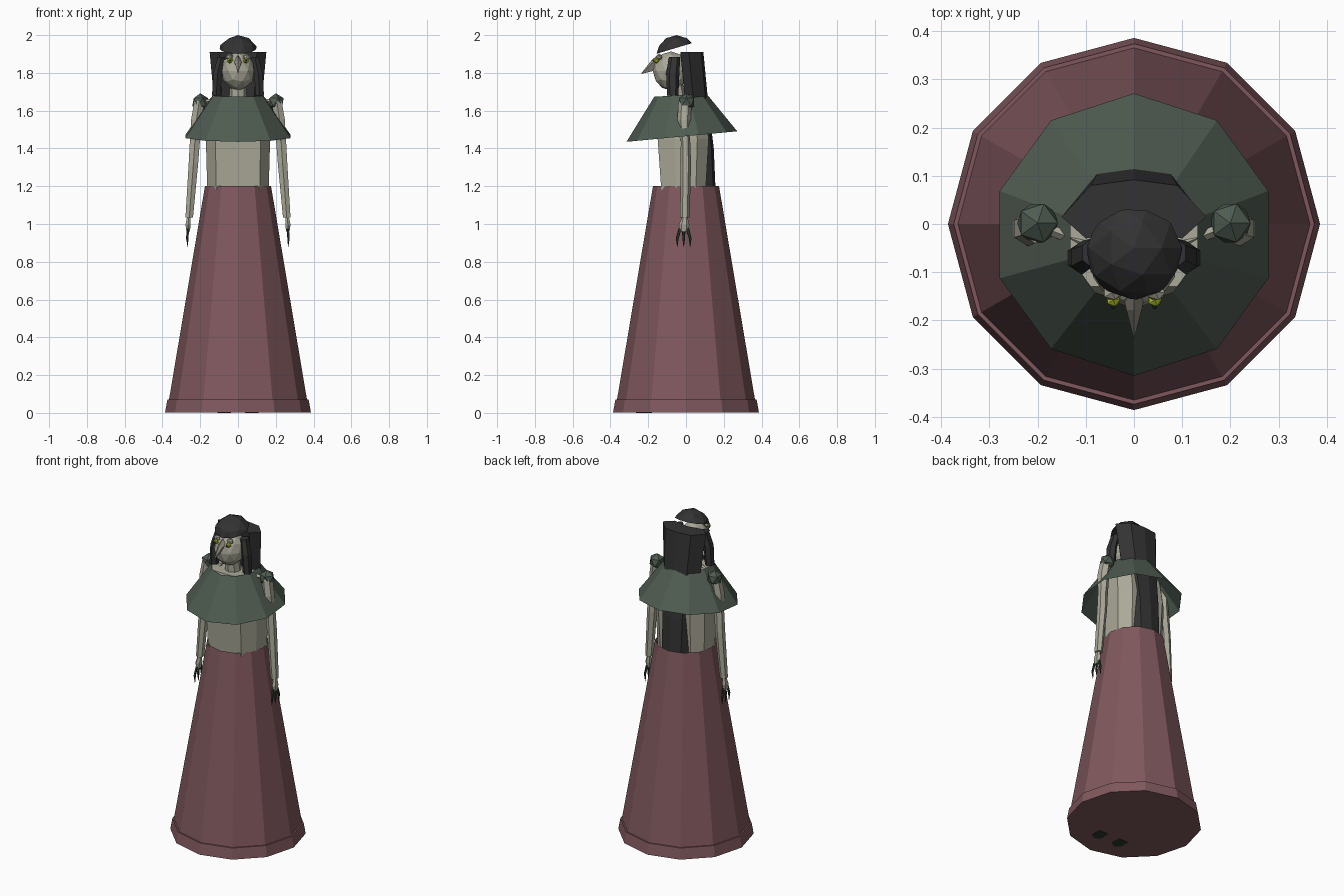
import bpy, bmesh, math
from mathutils import Vector, Matrix

if "Cube" in bpy.data.objects:
    bpy.data.objects.remove(bpy.data.objects["Cube"])


def mat(name, r, g, b):
    m = bpy.data.materials.new(name)
    m.diffuse_color = tuple((c / 255) ** 2.2 for c in (r, g, b)) + (1,)
    m.use_nodes = True
    m.node_tree.nodes["Principled BSDF"].inputs["Base Color"].default_value = m.diffuse_color
    return m


ROSE = mat("rose_cloth", 126, 88, 93)
BONE = mat("bone_skin", 170, 168, 152)
GREEN = mat("moss_cloth", 80, 92, 82)
HAIR = mat("black_hair", 54, 54, 55)
CLAW = mat("dark_claw", 48, 58, 50)
BEAK = mat("beak_grey", 146, 140, 127)
EYE = mat("eye_yellow", 178, 190, 50)


def finish(name, bm, material):
    bmesh.ops.recalc_face_normals(bm, faces=bm.faces)
    me = bpy.data.meshes.new(name)
    bm.to_mesh(me)
    bm.free()
    me.materials.append(material)
    ob = bpy.data.objects.new(name, me)
    bpy.context.collection.objects.link(ob)
    return ob


def loft(name, rings, material, bottom=True, top=True):
    """Skin a stack of point rings, with optional end caps."""
    bm = bmesh.new()
    vs = [[bm.verts.new(p) for p in ring] for ring in rings]
    n = len(vs[0])
    for a, b in zip(vs, vs[1:]):
        for i in range(n):
            j = (i + 1) % n
            bm.faces.new((a[i], a[j], b[j], b[i]))
    if bottom:
        bm.faces.new(vs[0])
    if top:
        bm.faces.new(vs[-1])
    return finish(name, bm, material)


def ring(n, r, z, x=0, y=0, tilt=0, ry=None, start=math.pi / 2):
    """Polygon ring; tilt raises z with distance towards the back."""
    ry = ry or r
    pts = []
    for i in range(n):
        a = start + math.tau * i / n
        dy = ry * math.sin(a)
        pts.append((x + r * math.cos(a), y + dy, z + tilt * dy))
    return pts


def section(pts, z, sx=1, dy=0, sy=1):
    """Full outline at height z from its right half."""
    full = pts + [(-x, y) for x, y in reversed(pts) if x > 0]
    return [(x * sx, y * sy + dy, z) for x, y in full]


def ico(name, r, loc, material, sub=1, scale=(1, 1, 1)):
    bm = bmesh.new()
    bmesh.ops.create_icosphere(bm, subdivisions=sub, radius=r)
    bmesh.ops.transform(bm, verts=bm.verts,
                        matrix=Matrix.Translation(loc) @ Matrix.Diagonal((*scale, 1)))
    return finish(name, bm, material)


# Skirt and its hem band
loft("skirt", [ring(12, 0.372, 0.03), ring(12, 0.175, 1.2)], ROSE, False, False)
loft("hem", [ring(12, 0.386, 0.003), ring(12, 0.374, 0.07), ring(12, 0.364, 0.07)],
     ROSE, True, False)

# Torso with chamfered corners, tapering at the shoulders
body = [(0.12, -0.15), (0.17, -0.06), (0.17, 0.06), (0.11, 0.12)]
loft("torso", [section(body, 1.1, 0.93, 0, 0.84), section(body, 1.2, 0.96, 0, 0.88),
               section(body, 1.45, 1, 0, 1), section(body, 1.58, 0.95, -0.01, 0.92),
               section(body, 1.665, 0.78, -0.025, 0.7)], BONE)
loft("neck", [ring(8, 0.05, 1.64, y=-0.045), ring(8, 0.04, 1.76, y=-0.06)], BONE)

# Tilted ten-sided cape, open at neck and hem
loft("cape", [ring(10, 0.293, 1.463, y=-0.022, tilt=0.095),
              ring(10, 0.138, 1.682, y=-0.03, tilt=0.06)], GREEN, False, False)

# Head and cap of hair
ico("head", 0.096, (0, -0.08, 1.81), BONE, 2, (0.93, 1, 1.08))
bm = bmesh.new()
bmesh.ops.create_icosphere(bm, subdivisions=2, radius=0.11)
bmesh.ops.translate(bm, verts=bm.verts, vec=(0, -0.05, 1.89))
geom = bm.verts[:] + bm.edges[:] + bm.faces[:]
cut = bmesh.ops.bisect_plane(bm, geom=geom, plane_co=(0, -0.16, 1.9),
                             plane_no=(0, -0.3, 1), clear_inner=True)
bmesh.ops.contextual_create(bm, geom=[e for e in cut["geom_cut"]
                                      if isinstance(e, bmesh.types.BMEdge)])
finish("hair_cap", bm, HAIR)

# Curved sheet of hair falling down the back into the skirt
sheet = [(0, -0.01), (0.10, -0.03), (0.15, 0.015), (0.09, 0.08), (0, 0.092)]
loft("back_hair", [section(sheet, 1.1, 0.72, 0.068), section(sheet, 1.4, 0.76, 0.055),
                   section(sheet, 1.65, 0.84, 0.025), section(sheet, 1.91)], HAIR)

# Beak
loft("beak", [[(-0.022, -0.15, 1.86), (0, -0.155, 1.80), (0.022, -0.15, 1.86), (0, -0.15, 1.895)],
              [(-0.016, -0.178, 1.852), (0, -0.175, 1.81), (0.016, -0.178, 1.852),
               (0, -0.178, 1.872)],
              [(-0.001, -0.236, 1.797), (0, -0.235, 1.795), (0.001, -0.236, 1.797),
               (0, -0.236, 1.799)]], BEAK)


def tube(name, path, n, material):
    """Vertical limb from (x, y, z, radius x, radius y) stations."""
    return loft(name, [ring(n, rx, z, x, y, ry=ry, start=math.pi / n)
                       for x, y, z, rx, ry in path], material)


for side, s in (("left", -1), ("right", 1)):
    # Eyes with pupils and brow ridges
    ico(side + "_eye", 0.016, (s * 0.043, -0.157, 1.866), EYE)
    ico(side + "_pupil", 0.006, (s * 0.043, -0.171, 1.866), CLAW)
    ico(side + "_brow", 0.022, (s * 0.045, -0.142, 1.884), BONE, 1, (1, 0.8, 0.8))
    # Side lock beside the face
    tube(side + "_lock", [(s * 0.115, -0.07, 1.68, 0.026, 0.03),
                          (s * 0.108, -0.07, 1.80, 0.026, 0.035),
                          (s * 0.088, -0.06, 1.885, 0.022, 0.03)], 6, HAIR)
    # Shoulder ball
    ico(side + "_shoulder", 0.047, (s * 0.2, 0.002, 1.645), GREEN, 1)
    # Arm: upper arm, forearm, hand
    tube(side + "_upper_arm", [(s * 0.226, -0.005, 1.44, 0.03, 0.026),
                               (s * 0.22, -0.01, 1.55, 0.033, 0.036),
                               (s * 0.205, -0.005, 1.65, 0.03, 0.035)], 6, BONE)
    tube(side + "_forearm", [(s * 0.258, -0.006, 1.035, 0.023, 0.025),
                             (s * 0.236, -0.001, 1.32, 0.029, 0.028),
                             (s * 0.226, -0.003, 1.47, 0.031, 0.024)], 6, BONE)
    tube(side + "_hand", [(s * 0.264, -0.012, 0.96, 0.01, 0.024),
                          (s * 0.264, -0.01, 0.995, 0.016, 0.028),
                          (s * 0.26, -0.006, 1.04, 0.011, 0.013)], 6, BONE)
    # Finger claws
    for k, (y0, y1) in enumerate(((-0.032, -0.046), (-0.012, -0.012), (0.008, 0.022))):
        tube(f"{side}_finger_claw_{k}", [(s * 0.266, y1, 0.878, 0.001, 0.001),
                                         (s * 0.268, y1, 0.925, 0.007, 0.008),
                                         (s * 0.264, y0, 0.975, 0.007, 0.009)], 5, CLAW)
    # Foot sole showing under the skirt
    loft(side + "_foot", [[(s * 0.073 + dx * w, -0.21 + dy * w, z) for dx, dy in
                           ((-0.03, 0.03), (0.03, 0.03), (0.035, -0.03), (0, -0.055),
                            (-0.035, -0.03))]
                          for z, w in ((0, 1), (0.06, 0.6))], CLAW)
    # Collar bone reaching the shoulder
    loft(side + "_collar_bone", [[(x * s, y + dy, z + dz) for dy, dz in
                                  ((-0.012, 0), (0, -0.012), (0.012, 0), (0, 0.012))]
                                 for x, y, z in ((0.08, -0.05, 1.665), (0.18, -0.01, 1.645))], BONE)
